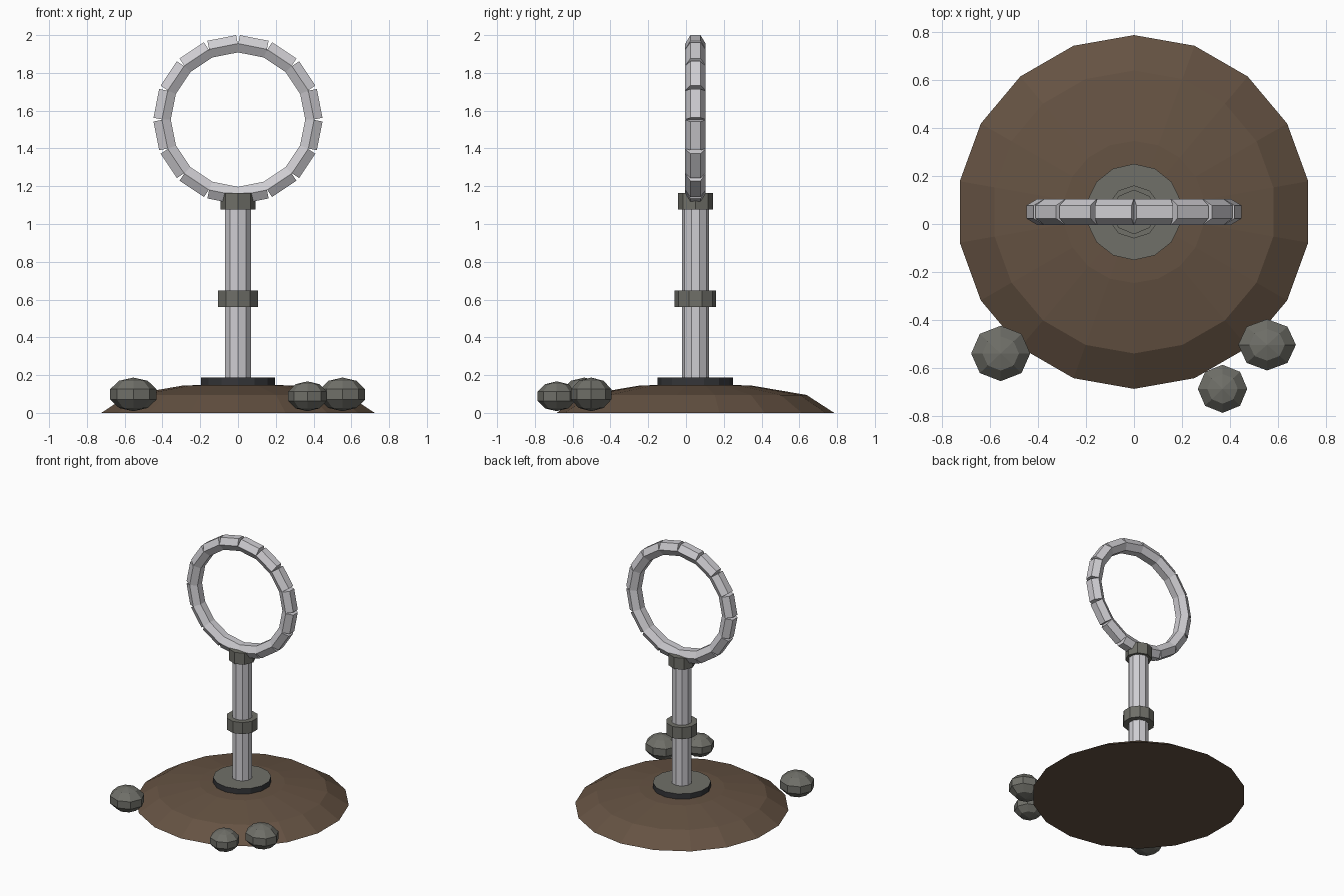
import bpy, bmesh, math
from mathutils import Matrix, Vector

if "Cube" in bpy.data.objects:
    bpy.data.objects.remove(bpy.data.objects["Cube"])


def mat(name, rgb):
    m = bpy.data.materials.new(name)
    m.diffuse_color = (*rgb, 1)
    m.use_nodes = True
    m.node_tree.nodes["Principled BSDF"].inputs["Base Color"].default_value = m.diffuse_color
    return m


DIRT = mat("brown earth", (0.13, 0.085, 0.055))
STONE = mat("grey stone", (0.16, 0.16, 0.14))
DARK = mat("dark iron", (0.035, 0.036, 0.04))
METAL = mat("pale metal", (0.62, 0.61, 0.64))
CY = 0.05  # the post stands slightly behind the origin


def finish(bm, name, *mats):
    bmesh.ops.recalc_face_normals(bm, faces=bm.faces)
    me = bpy.data.meshes.new(name)
    bm.to_mesh(me)
    bm.free()
    for m in mats:
        me.materials.append(m)
    ob = bpy.data.objects.new(name, me)
    bpy.context.collection.objects.link(ob)
    return ob


def lathe(name, profile, sides, *mats):
    """Stack of polygon rings (radius, height), capped at both ends, one corner facing +y."""
    bm = bmesh.new()
    rings = []
    for r, z in profile:
        rings.append([bm.verts.new((r * math.sin(math.tau * i / sides),
                                    CY + r * math.cos(math.tau * i / sides), z))
                      for i in range(sides)])
    for a, b in zip(rings, rings[1:]):
        for i in range(sides):
            j = (i + 1) % sides
            bm.faces.new((a[i], a[j], b[j], b[i]))
    bm.faces.new(rings[0])
    bm.faces.new(rings[-1])
    return finish(bm, name, *mats)


# earth mound
lathe("earth_mound", [(0.735, 0), (0.588, 0.095), (0.295, 0.145), (0.1, 0.15)], 18, DIRT)

# foot plate: grey top, dark rim
plate = lathe("foot_plate", [(0.2, 0.14), (0.2, 0.187)], 14, DARK, STONE)
for p in plate.data.polygons:
    p.material_index = 1 if p.normal.z > 0.5 else 0

# post and collars
lathe("post", [(0.071, 0.15), (0.071, 1.12)], 10, METAL)
lathe("middle_collar", [(0.11, 0.56), (0.11, 0.648)], 10, STONE)
lathe("top_collar", [(0.0925, 1.078), (0.0925, 1.165)], 8, STONE)

# hoop: sixteen straight hexagonal bars set around a circle
bm = bmesh.new()
for i in range(16):
    a = math.tau * (i + 0.5) / 16
    m = (Matrix.Translation((0, CY, 1.5525)) @ Matrix.Rotation(a, 4, 'Y')
         @ Matrix.Translation((0.395, 0, 0)))
    corners = [(0.053 * math.sin(math.tau * k / 6), 0.054 * math.cos(math.tau * k / 6))
               for k in range(6)]
    lo, hi = ([bm.verts.new(m @ Vector((x, y, z))) for x, y in corners]
              for z in (-0.0775, 0.0775))
    bm.faces.new(lo)
    bm.faces.new(hi)
    for k in range(6):
        n = (k + 1) % 6
        bm.faces.new((lo[k], lo[n], hi[n], hi[k]))
finish(bm, "hoop", METAL)

# loose rocks at the edge of the mound
for name, pos, size in [("left_rock", (-0.554, -0.538, 0.098), (0.129, 0.121, 0.089)),
                        ("right_rock", (0.553, -0.502, 0.098), (0.126, 0.112, 0.089)),
                        ("front_rock", (0.368, -0.685, 0.088), (0.108, 0.105, 0.079))]:
    bm = bmesh.new()
    bmesh.ops.create_uvsphere(bm, u_segments=8, v_segments=5, radius=1)
    bmesh.ops.transform(bm, matrix=Matrix.Translation(pos) @ Matrix.Diagonal((*size, 1)),
                        verts=bm.verts)
    finish(bm, name, STONE)
